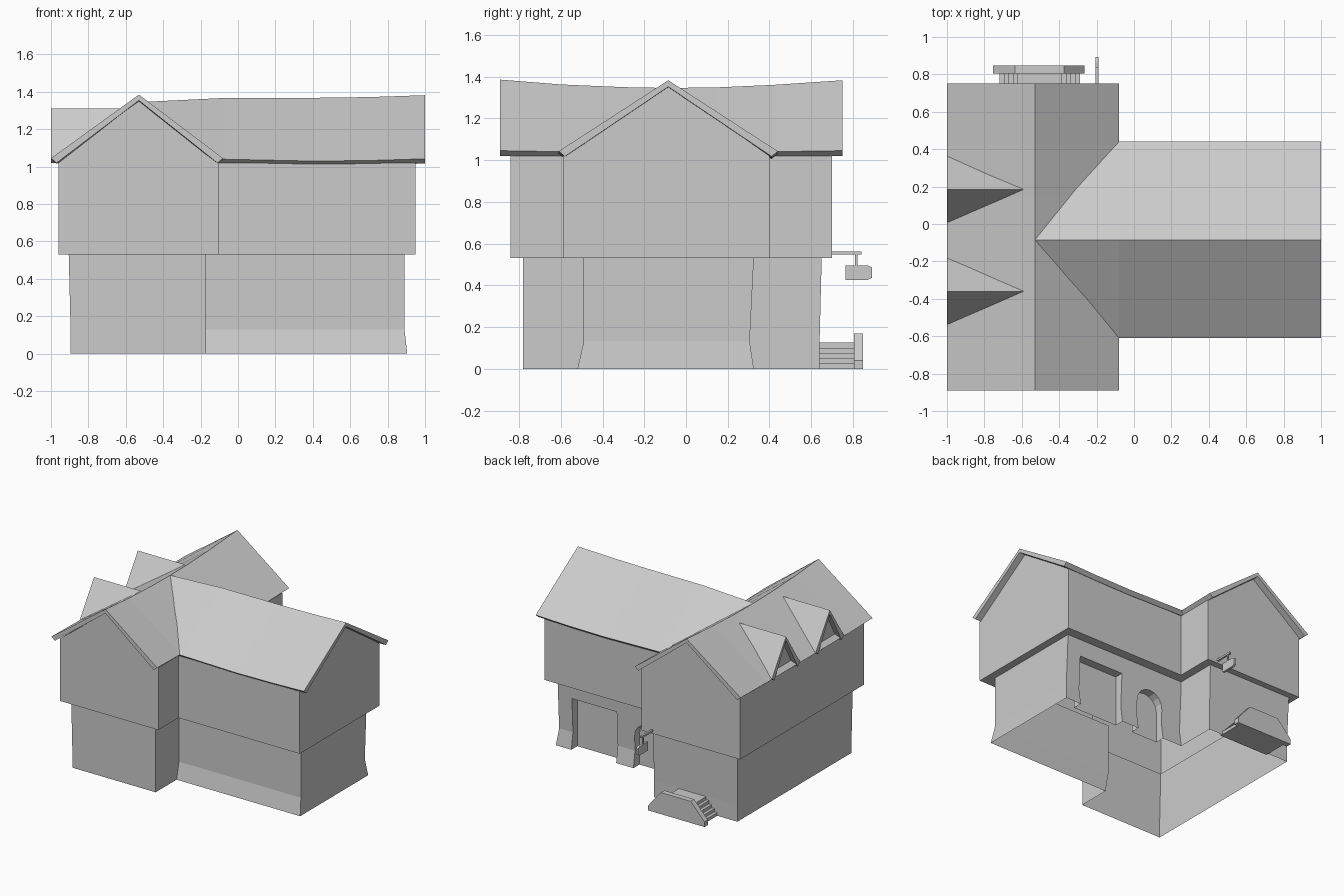
import bpy
import math

cube = bpy.data.objects.get("Cube")
if cube:
    bpy.data.objects.remove(cube, do_unlink=True)

grey = bpy.data.materials.new("plain_grey")
grey.use_nodes = True
grey.diffuse_color = (0.6, 0.6, 0.6, 1)
grey.node_tree.nodes["Principled BSDF"].inputs["Base Color"].default_value = (0.6, 0.6, 0.6, 1)


def make(name, verts, faces):
    mesh = bpy.data.meshes.new(name)
    mesh.from_pydata(verts, [], faces)
    mesh.materials.append(grey)
    mesh.validate()
    obj = bpy.data.objects.new(name, mesh)
    bpy.context.collection.objects.link(obj)
    return obj


def loft(name, sections, axis):
    """Join equal closed sections (position, [(across, z)...]) along x or y, with end caps."""
    n = len(sections[0][1])
    verts = [(p, s, z) if axis == "x" else (s, p, z) for p, pts in sections for s, z in pts]
    faces = []
    for k in range(len(sections) - 1):
        for i in range(n):
            a, b = k * n + i, k * n + (i + 1) % n
            faces.append((a, b, b + n, a + n))
    last = (len(sections) - 1) * n
    faces += [tuple(range(n))[::-1], tuple(range(last, last + n))]
    if axis == "y":
        faces = [f[::-1] for f in faces]
    return make(name, verts, faces)


def prism(name, profile, axis, start, end):
    return loft(name, [(start, profile), (end, profile)], axis)


def box(name, x0, x1, y0, y1, z0, z1):
    return prism(name, [(y0, z0), (y1, z0), (y1, z1), (y0, z1)], "x", x0, x1)


def roof(name, axis, low, mid, high, stations, thick=0.025):
    """Bent slab roof; stations are (position, ridge z, eave z)."""
    sections = []
    for pos, ridge, eave in stations:
        sections.append((pos, [
            (low, eave), (low + 0.03, eave - thick), (mid, ridge - thick * 1.25),
            (high - 0.03, eave - thick), (high, eave), (mid, ridge)]))
    return loft(name, sections, axis)


# Walls: stacked footprints, flared at the base and overhanging above
def footprint(z, ax0, ax1, ay0, ay1, bx1, by0, by1):
    return [(x, y, z) for x, y in (
        (ax0, ay0), (ax1, ay0), (ax1, by0), (bx1, by0),
        (bx1, by1), (ax1, by1), (ax1, ay1), (ax0, ay1))]


upper = (-0.96, -0.105, -0.84, 0.70, 0.95, -0.59, 0.40)
rings = [
    footprint(0, -0.895, -0.17, -0.78, 0.64, 0.905, -0.52, 0.325),
    footprint(0.13, -0.895, -0.17, -0.78, 0.64, 0.89, -0.49, 0.305),
    footprint(0.53, -0.905, -0.17, -0.78, 0.65, 0.89, -0.49, 0.325),
    footprint(0.53, *upper),
    footprint(1.02, *upper)]


def wall_faces(levels, skip):
    return [(k * 8 + i, k * 8 + (i + 1) % 8, k * 8 + 8 + (i + 1) % 8, k * 8 + 8 + i)
            for k in range(levels) for i in range(8) if i != skip]


make("lower_walls", sum(rings[:3], []), wall_faces(2, 4))
make("upper_walls", sum(rings[2:], []), wall_faces(2, None))


# Rear wing wall with a wide gateway and an arched doorway
def wall_y(z):
    return 0.325 - 0.02 * z / 0.13 if z < 0.13 else 0.305 + 0.05 * (z - 0.13)


arch = [(0.115 + 0.115 * math.cos(math.pi * i / 8), 0.245 + 0.115 * math.sin(math.pi * i / 8))
        for i in range(9)]
gateway_path = [(0.77, 0), (0.77, 0.13), (0.77, 0.4), (0.38, 0.4), (0.38, 0.13), (0.38, 0)]
door_path = [(0.23, 0), (0.23, 0.13)] + arch + [(0, 0.13), (0, 0)]
verts, faces = [], []


def add_face(points):
    faces.append(tuple(range(len(verts), len(verts) + len(points))))
    verts.extend(points)


def on_wall(path):
    return [(x, wall_y(z), z) for x, z in path]


add_face(on_wall([(0.89, 0.13)] + gateway_path[1:-1] + door_path[1:-1]
                 + [(-0.17, 0.13), (-0.17, 0.53), (0.89, 0.53)]))
for b_hi, t_hi, lo in ((0.905, 0.89, 0.77), (0.38, 0.38, 0.23), (0, 0, -0.17)):
    add_face(on_wall([(b_hi, 0), (lo, 0), (lo, 0.13), (t_hi, 0.13)]))
for path in (gateway_path, door_path):
    outer = on_wall(path)
    inner = [(x, 0.25, z) for x, z in path]
    for i in range(len(path) - 1):
        add_face([inner[i], inner[i + 1], outer[i + 1], outer[i]])
    add_face(inner[::-1])
make("rear_wing_wall", verts, faces)

# Sagging roofs
roof("main_roof", "y", -1, -0.53, -0.08, [
    (-0.89, 1.385, 1.045), (-0.6, 1.362, 1.04), (-0.3, 1.349, 1.04), (-0.085, 1.345, 1.04),
    (0.15, 1.348, 1.04), (0.42, 1.36, 1.04), (0.75, 1.382, 1.045)])
roof("wing_roof", "x", -0.61, -0.085, 0.44, [
    (-0.53, 1.345, 1.04), (-0.08, 1.367, 1.04), (0.4, 1.368, 1.03),
    (0.7, 1.372, 1.033), (1, 1.382, 1.042)])

# Gable walls under the roofs
main_gable = [(-0.96, 1.02), (-0.105, 1.02), (-0.53, 1.355)]
prism("front_gable", main_gable, "y", -0.84, -0.82)
prism("back_gable", main_gable, "y", 0.68, 0.70)
prism("wing_gable", [(-0.59, 1.02), (0.40, 1.02), (-0.085, 1.355)], "x", 0.93, 0.95)

# Dormers
for side, y in (("back", 0.185), ("front", -0.36)):
    roof(side + "_dormer_roof", "x", y - 0.175, y, y + 0.175,
         [(-1, 1.31, 1.045), (-0.57, 1.31, 1.045)])
    prism(side + "_dormer_gable", [(y - 0.15, 1.03), (y + 0.15, 1.03), (y, 1.285)],
          "x", -0.96, -0.95)

# Back steps rising from both sides, with a sloped parapet
for i in range(5):
    inset = 0.024 * i
    box("step_%d" % (i + 1), -0.72 + inset, -0.29 - inset, 0.62, 0.81,
        0.025 * i, 0.025 * (i + 1))
prism("step_parapet", [(-0.755, 0), (-0.265, 0), (-0.265, 0.04), (-0.375, 0.17),
                       (-0.635, 0.17), (-0.755, 0.04)], "y", 0.805, 0.848)

# Hanging sign
box("sign_arm", -0.205, -0.19, 0.69, 0.84, 0.547, 0.562)
box("sign_hanger", -0.202, -0.193, 0.81, 0.822, 0.49, 0.55)
prism("sign_board", [(0.765, 0.425), (0.87, 0.425), (0.892, 0.437), (0.892, 0.485),
                     (0.87, 0.495), (0.765, 0.495)], "x", -0.207, -0.189)
